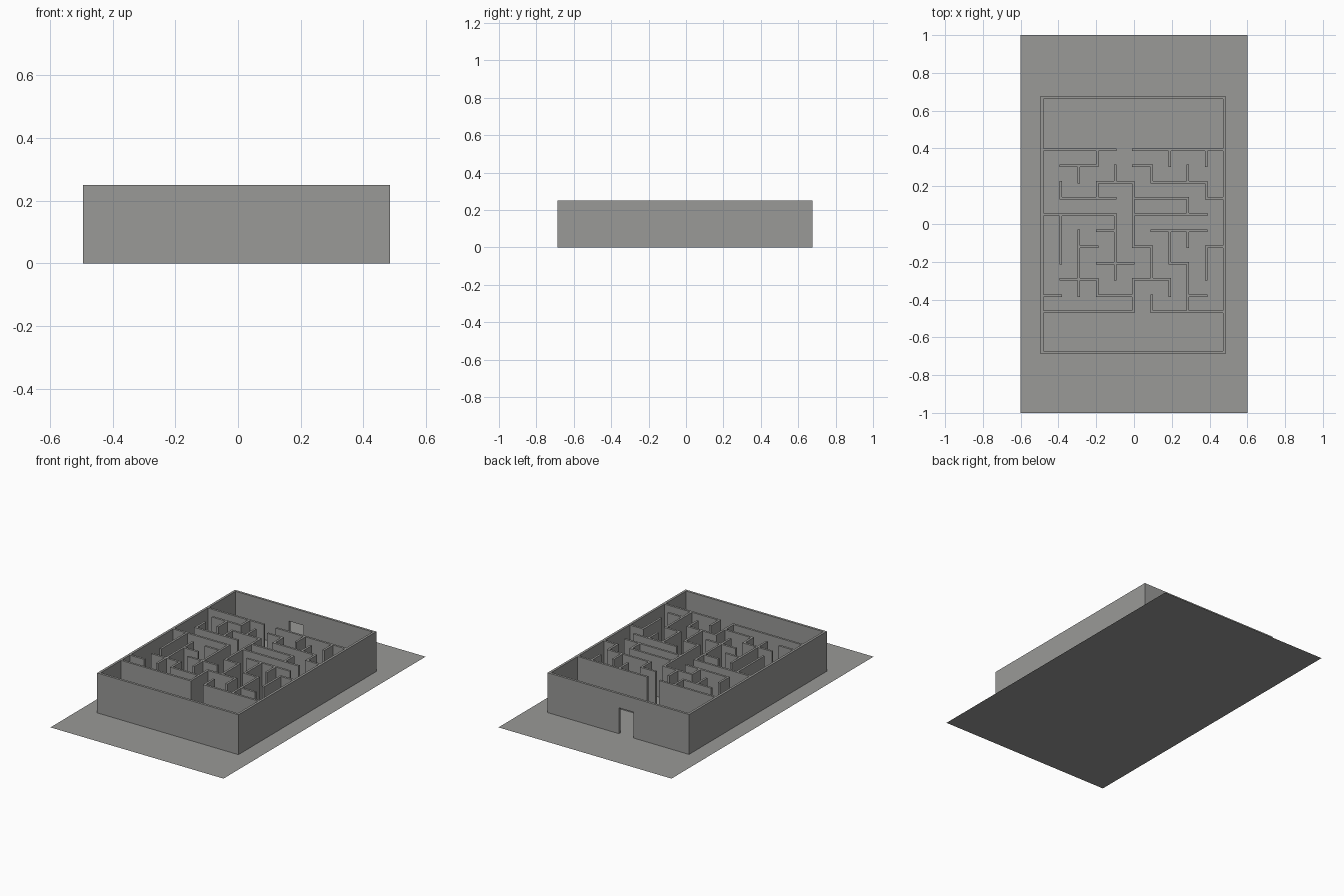
import bpy
import bmesh

if "Cube" in bpy.data.objects:
    bpy.data.objects.remove(bpy.data.objects["Cube"])

grey = bpy.data.materials.new("warm_grey")
grey.diffuse_color = (0.32, 0.32, 0.31, 1)
grey.use_nodes = True
grey.node_tree.nodes["Principled BSDF"].inputs["Base Color"].default_value = grey.diffuse_color

H = 0.25          # wall height
T = 0.015         # wall thickness


def add_box(bm, x0, x1, y0, y1, z0=0.0, z1=H):
    geo = bmesh.ops.create_cube(bm, size=1)
    for v in geo["verts"]:
        v.co = (x0 + (v.co.x + 0.5) * (x1 - x0),
                y0 + (v.co.y + 0.5) * (y1 - y0),
                z0 + (v.co.z + 0.5) * (z1 - z0))


def finish(bm, name):
    mesh = bpy.data.meshes.new(name)
    bm.to_mesh(mesh)
    bm.free()
    mesh.materials.append(grey)
    obj = bpy.data.objects.new(name, mesh)
    bpy.context.collection.objects.link(obj)
    return obj


# flat base sheet
bm = bmesh.new()
bmesh.ops.create_grid(bm, x_segments=1, y_segments=1, size=1)
for v in bm.verts:
    v.co.x *= 0.6
finish(bm, "base_sheet")

# outer walls, with a doorway in the back wall
X0, X1, Y0, Y1 = -0.495, 0.485, -0.688, 0.677
DOOR0, DOOR1, DOOR_H = -0.11, -0.008, 0.162
bm = bmesh.new()
add_box(bm, X0, X0 + T, Y0, Y1)
add_box(bm, X1 - T, X1, Y0, Y1)
add_box(bm, X0 + T, X1 - T, Y0, Y0 + T)
add_box(bm, X0 + T, DOOR0, Y1 - T, Y1)
add_box(bm, DOOR1, X1 - T, Y1 - T, Y1)
add_box(bm, DOOR0, DOOR1, Y1 - T, Y1, DOOR_H, H)
finish(bm, "outer_walls")

# maze walls on a 10 x 10 grid: columns run left to right, rows back to front
# horizontal walls: row -> column spans
rows = {
    0: ["0-4", "5-10"],
    1: ["1-3", "5-6"],
    2: ["3-5", "6-9"],
    3: ["1-4", "5-8", "9-10"],
    4: ["0-4", "5-9"],
    5: ["3-4", "6-9"],
    6: ["2-3", "5-6", "9-10"],
    7: ["3-5", "7-8"],
    8: ["1-3", "5-7"],
    9: ["0-1", "3-5", "8-9"],
    10: ["0-5", "6-10"],
}
# vertical walls: column -> row spans
columns = {
    1: ["2-3", "4-7"],
    2: ["1-2", "5-9"],
    3: ["0-1", "2-3", "8-9"],
    4: ["1-2", "4-8"],
    5: ["2-4", "4-6", "8-10"],
    6: ["1-2", "6-8", "9-10"],
    7: ["0-1", "5-7", "8-9"],
    8: ["1-2", "3-4", "5-6", "7-10"],
    9: ["0-1", "2-3", "6-8"],
}


def gx(i):
    return -0.484 + 0.0962 * i


def gy(j):
    return 0.394 - 0.0859 * j


h = T * 0.45
bm = bmesh.new()
for j, spans in rows.items():
    for s in spans:
        a, b = map(int, s.split("-"))
        add_box(bm, max(gx(a) - h, X0 + T), min(gx(b) + h, X1 - T), gy(j) - h, gy(j) + h)
finish(bm, "maze_cross_walls")

bm = bmesh.new()
for i, spans in columns.items():
    for s in spans:
        a, b = map(int, s.split("-"))
        add_box(bm, gx(i) - h, gx(i) + h, gy(b) - h, gy(a) + h)
finish(bm, "maze_long_walls")
